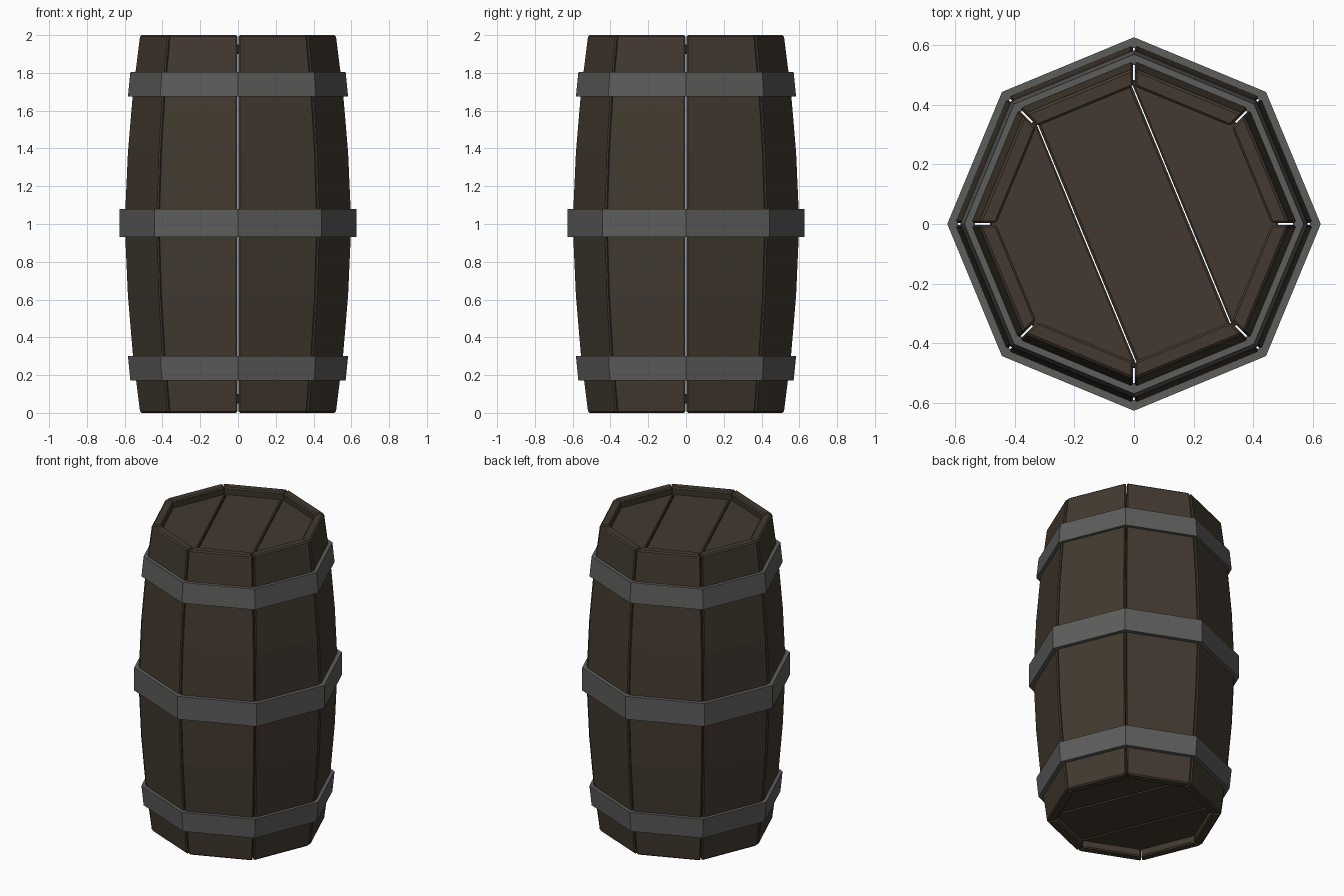
import bpy, bmesh, math
from mathutils import Vector, Matrix

if "Cube" in bpy.data.objects:
    bpy.data.objects.remove(bpy.data.objects["Cube"])

SIDES = 8
STEP = 2 * math.pi / SIDES


def material(name, rgb):
    m = bpy.data.materials.new(name)
    m.diffuse_color = (*rgb, 1)
    m.use_nodes = True
    m.node_tree.nodes["Principled BSDF"].inputs["Base Color"].default_value = m.diffuse_color
    return m


wood = material("dark wood", (0.056, 0.042, 0.029))
iron = material("grey iron", (0.110, 0.109, 0.107))


def finish(bm, name, mat, bevel=0.0):
    bmesh.ops.recalc_face_normals(bm, faces=bm.faces)
    me = bpy.data.meshes.new(name)
    bm.to_mesh(me)
    bm.free()
    me.materials.append(mat)
    ob = bpy.data.objects.new(name, me)
    bpy.context.collection.objects.link(ob)
    if bevel:
        b = ob.modifiers.new("edge chamfer", 'BEVEL')
        b.width = bevel
        b.segments = 1
        b.limit_method = 'ANGLE'
        b.angle_limit = math.radians(30)
    return ob


def polar(r, a, z):
    return Vector((r * math.cos(a), r * math.sin(a), z))


# Bulging half profile (height, corner radius), mirrored about z = 1
half = [(0.0, 0.522), (0.3, 0.560), (0.62, 0.587), (1.0, 0.604)]
profile = half + [(2 - z, r) for z, r in reversed(half[:-1])]
WALL = 0.06
GAP = 0.003

# Staves: one tapered board per side of the octagon
for i in range(SIDES):
    bm = bmesh.new()
    a0, a1 = i * STEP, (i + 1) * STEP
    along = (polar(1, a1, 0) - polar(1, a0, 0)).normalized() * GAP
    rings = []
    for z, r in profile:
        pts = [polar(r, a0, z) + along, polar(r, a1, z) - along,
               polar(r - WALL, a1, z) - along, polar(r - WALL, a0, z) + along]
        rings.append([bm.verts.new(p) for p in pts])
    for lo, hi in zip(rings, rings[1:]):
        for k in range(4):
            n = (k + 1) % 4
            bm.faces.new((lo[k], lo[n], hi[n], hi[k]))
    bm.faces.new(rings[0])
    bm.faces.new(rings[-1])
    finish(bm, f"stave_{i + 1}", wood, 0.008)


# Lids: octagon split into three planks parallel to one side
def lid(name, z0, z1):
    n = Vector((math.cos(STEP / 2), math.sin(STEP / 2), 0))
    for k, (lo, hi) in enumerate([(-1, -0.172), (-0.172, 0.172), (0.172, 1)]):
        bm = bmesh.new()
        bmesh.ops.create_cone(bm, cap_ends=True, segments=SIDES, radius1=0.485,
                              radius2=0.485, depth=z1 - z0,
                              matrix=Matrix.Translation((0, 0, (z0 + z1) / 2)))
        for d, s in ((lo + 0.002, -1), (hi - 0.002, 1)):
            if abs(d) > 0.5:
                continue
            cut = bmesh.ops.bisect_plane(
                bm, geom=bm.verts[:] + bm.edges[:] + bm.faces[:],
                plane_co=n * d, plane_no=n * s, clear_outer=True)
            edges = [e for e in cut["geom_cut"] if isinstance(e, bmesh.types.BMEdge)]
            bmesh.ops.contextual_create(bm, geom=edges)
        finish(bm, f"{name}_plank_{k + 1}", wood, 0.008)


lid("top_lid", 1.90, 1.95)
lid("bottom_lid", 0.05, 0.10)


# Hoops: octagonal iron bands wrapped round the staves
def hoop(name, z0, z1, r0, r1, thick=0.035):
    bm = bmesh.new()
    section = [(r0, z0), (r1, z1), (r1 - thick, z1), (r0 - thick, z0)]
    cols = [[bm.verts.new(polar(r, i * STEP, z)) for r, z in section]
            for i in range(SIDES)]
    for i in range(SIDES):
        a, b = cols[i], cols[(i + 1) % SIDES]
        for k in range(4):
            n = (k + 1) % 4
            bm.faces.new((a[k], b[k], b[n], a[n]))
    finish(bm, name, iron)


hoop("top_hoop", 1.675, 1.805, 0.583, 0.570)
hoop("middle_hoop", 0.93, 1.08, 0.627, 0.627)
hoop("bottom_hoop", 0.172, 0.302, 0.570, 0.583)
